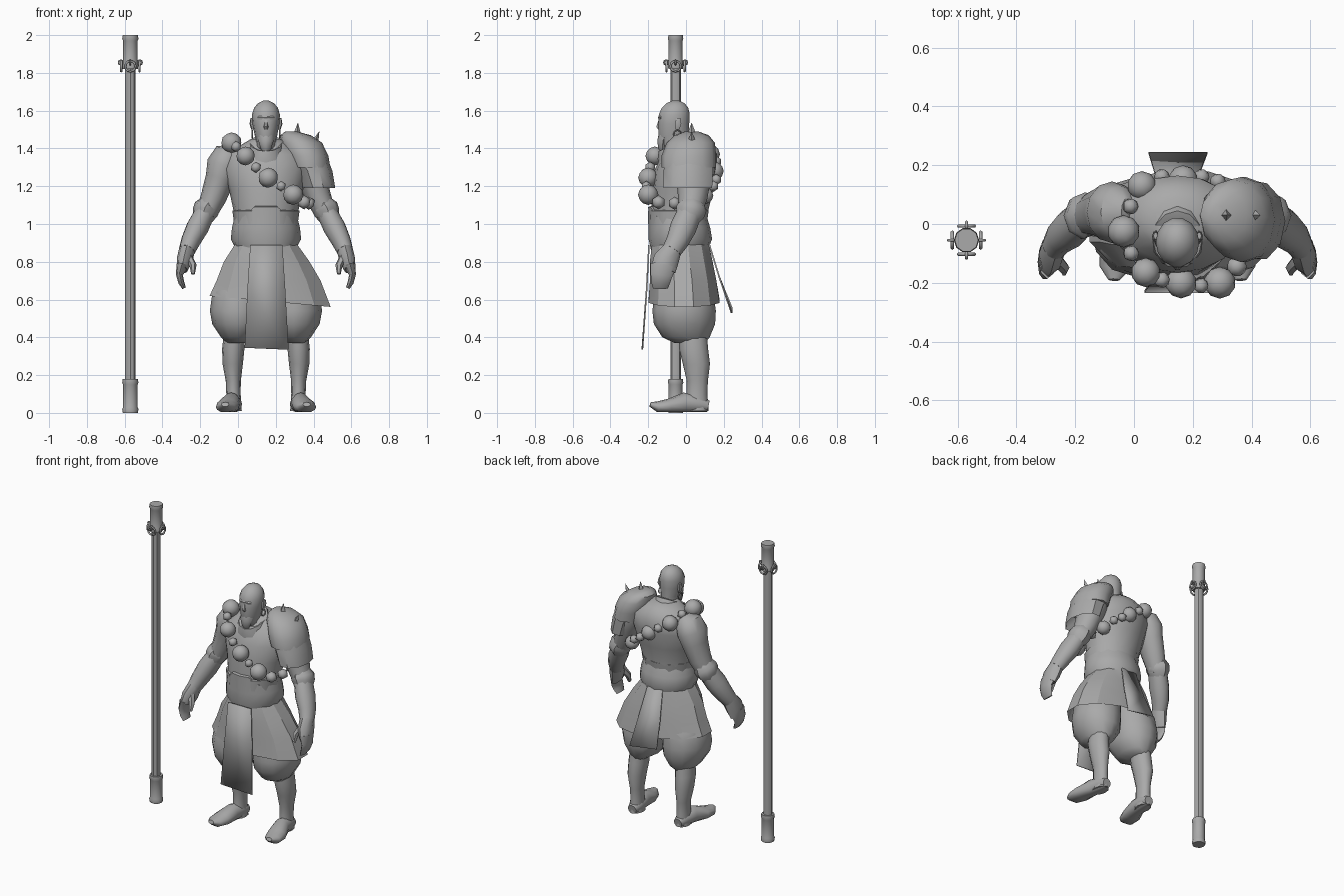
import bpy, bmesh, math
from mathutils import Vector, Matrix

CX = 0.148          # centre line of the figure
STAFF = (-0.57, -0.055)

mat = bpy.data.materials.new("plain grey")
mat.diffuse_color = (0.4, 0.4, 0.4, 1)


def finish(bm, name, angle=45):
    bmesh.ops.recalc_face_normals(bm, faces=bm.faces)
    me = bpy.data.meshes.new(name)
    bm.to_mesh(me)
    bm.free()
    ob = bpy.data.objects.new(name, me)
    bpy.context.collection.objects.link(ob)
    me.materials.append(mat)
    bpy.ops.object.select_all(action='DESELECT')
    ob.select_set(True)
    bpy.context.view_layer.objects.active = ob
    bpy.ops.object.shade_smooth_by_angle(angle=math.radians(angle))
    return ob


def loft(name, rings, n=12, flat=False, caps=True, angle=45, shape=None, turn=0):
    """Skin elliptical rings (x, y, z, rx, ry) placed along a path."""
    bm = bmesh.new()
    pts = [Vector(r[:3]) for r in rings]
    loops = []
    for i, r in enumerate(rings):
        t = Vector((0, 0, 1))
        if not flat:
            t = (pts[min(i + 1, len(pts) - 1)] - pts[max(i - 1, 0)]).normalized()
        u = (Vector((1, 0, 0)) - t * t.x).normalized()
        v = t.cross(u)
        loop = []
        for k in range(n):
            a = 2 * math.pi * k / n + turn
            p = pts[i] + u * math.cos(a) * r[3] + v * math.sin(a) * r[4]
            if shape:
                p = shape(p, i, a)
            loop.append(bm.verts.new(p))
        loops.append(loop)
    for a, b in zip(loops, loops[1:]):
        for k in range(n):
            bm.faces.new((a[k], a[(k + 1) % n], b[(k + 1) % n], b[k]))
    if caps:
        bm.faces.new(loops[0])
        bm.faces.new(loops[-1])
    return finish(bm, name, angle)


def pair(name, rings, **kw):
    """Build a limb part on the left, then its reflection."""
    loft("left_" + name, rings, **kw)
    loft("right_" + name, [(2 * CX - r[0], *r[1:]) for r in rings], **kw)


def ball(name, x, y, z, r):
    bm = bmesh.new()
    bmesh.ops.create_icosphere(bm, subdivisions=1 if r < .04 else 2, radius=r,
                               matrix=Matrix.Translation((x, y, z)))
    return finish(bm, name)


def hoop(name, loc, axis, R, r, n=12):
    bm = bmesh.new()
    rot = Vector((0, 0, 1)).rotation_difference(Vector(axis)).to_matrix()
    g = []
    for i in range(n):
        a = 2 * math.pi * i / n
        row = []
        for j in range(5):
            b = 2 * math.pi * j / 5
            d = R + r * math.cos(b)
            p = Vector((d * math.cos(a), d * math.sin(a), r * math.sin(b)))
            row.append(bm.verts.new(rot @ p + Vector(loc)))
        g.append(row)
    for i in range(n):
        for j in range(5):
            k, m = (i + 1) % n, (j + 1) % 5
            bm.faces.new((g[i][j], g[k][j], g[k][m], g[i][m]))
    return finish(bm, name, 80)


def cloth(name, rows):
    """Thin hanging panel from rows (x_left, x_right, y, z_left, z_right)."""
    bm = bmesh.new()
    v = [(bm.verts.new((a, y, z0)), bm.verts.new((b, y, z1))) for a, b, y, z0, z1 in rows]
    for p, q in zip(v, v[1:]):
        bm.faces.new((p[0], p[1], q[1], q[0]))
    ob = finish(bm, name)
    m = ob.modifiers.new("thickness", 'SOLIDIFY')
    m.thickness = 0.008
    return ob


# --- staff: shaft, ferrules and hanging hoops
sx, sy = STAFF
loft("staff_shaft", [(sx, sy, .05, .028, .028), (sx, sy, 1.95, .028, .028)], n=8, flat=True)
for name, z0 in (("staff_bottom_ferrule", 0), ("staff_top_ferrule", 1.82)):
    prof = [(0, .040), (.02, .043), (.03, .039), (.15, .039), (.16, .043), (.18, .040)]
    loft(name, [(sx, sy, z0 + h, r, r) for h, r in prof], n=10, flat=True)
for i, (dx, dy) in enumerate(((1, 0), (-1, 0), (0, 1), (0, -1))):
    hoop("staff_hoop_%d" % i, (sx + dx * .048, sy + dy * .048, 1.835),
         (dx, dy, 0), .027, .006)
    hoop("staff_link_%d" % i, (sx + dx * .05, sy + dy * .05, 1.855),
         (dy, dx, 0), .012, .005, 8)

# --- torso, neck and head
loft("torso", [(CX, -.03, .88, .165, .15), (CX, -.04, 1.04, .165, .15),
               (CX, -.015, 1.18, .195, .16), (CX, .0, 1.29, .225, .165),
               (CX, .02, 1.37, .205, .145), (CX, .02, 1.42, .13, .11),
               (CX, .01, 1.45, .08, .08)], n=16, flat=True)


def tilt(p, i, a):          # collar sits higher at the back
    p.z += .045 * math.sin(a)
    return p


loft("collar", [(CX, -.03, 1.35, .12, .115), (CX, -.04, 1.39, .1, .11),
                (CX, -.05, 1.43, .085, .095), (CX, -.05, 1.425, .065, .075)],
     n=12, flat=True, shape=tilt)
loft("head", [(CX, -.03, 1.38, .06, .07), (CX, -.06, 1.43, .05, .08),
              (CX, -.065, 1.47, .06, .083), (CX, -.065, 1.53, .071, .084),
              (CX, -.062, 1.58, .074, .084), (CX, -.058, 1.615, .063, .072),
              (CX, -.055, 1.64, .042, .048), (CX, -.055, 1.653, .015, .018)],
     n=14, flat=True, angle=60)
loft("nose", [(CX, -.137, 1.55, .008, .01), (CX, -.145, 1.515, .014, .014),
              (CX, -.14, 1.50, .012, .008)], n=6, flat=True)
loft("brow", [(CX, -.133, 1.553, .045, .012), (CX, -.135, 1.565, .045, .014),
              (CX, -.13, 1.575, .035, .01)], n=8, flat=True)
loft("beard", [(CX, -.11, 1.47, .045, .036), (CX, -.122, 1.44, .04, .03),
               (CX, -.125, 1.40, .028, .022), (CX, -.12, 1.37, .008, .008)], n=8, flat=True)
pair("ear", [(CX - .068, -.045, 1.50, .01, .012), (CX - .075, -.042, 1.53, .012, .02),
             (CX - .074, -.04, 1.56, .008, .012)], n=6, flat=True)
for s in (-1, 1):
    hoop("earring", (CX + s * .073, -.045, 1.475), (1, 0, 0), .02, .004, 8)

# --- arms, cuffs and hands
pair("upper_arm", [(-.02, .04, 1.40, .03, .05), (-.045, .04, 1.37, .08, .09),
                   (-.075, .04, 1.31, .092, .105), (-.095, .04, 1.24, .078, .092),
                   (-.13, .035, 1.14, .068, .078), (-.17, .02, 1.05, .055, .06)])
pair("cuff", [(-.145, .035, 1.12, .05, .06), (-.165, .03, 1.085, .07, .08),
              (-.175, .022, 1.06, .068, .078), (-.185, .01, 1.03, .055, .064)], n=8)
pair("forearm", [(-.175, .02, 1.06, .055, .065), (-.215, -.015, .98, .06, .07),
                 (-.25, -.045, .91, .052, .06), (-.27, -.075, .86, .044, .052)])
pair("palm", [(-.268, -.07, .87, .043, .05), (-.283, -.105, .81, .042, .068),
              (-.295, -.12, .76, .03, .066)], n=8)
pair("fingers", [(-.295, -.12, .78, .032, .068), (-.31, -.13, .73, .018, .058),
                 (-.30, -.135, .69, .016, .05), (-.285, -.135, .66, .01, .04)], n=8)
pair("thumb", [(-.265, -.12, .83, .022, .026), (-.238, -.15, .78, .019, .02),
               (-.238, -.165, .735, .01, .012)], n=6)

# --- shoulder armour with spikes
loft("pauldron_lower_plate", [(.36, .015, 1.36, .11, .135), (.40, .012, 1.28, .10, .137),
                              (.425, .01, 1.19, .09, .135)], n=10, flat=True, caps=False)
loft("pauldron_dome", [(.38, .015, 1.30, .108, .145), (.365, .015, 1.36, .114, .145),
                       (.335, .025, 1.43, .11, .128), (.305, .03, 1.47, .08, .09),
                       (.28, .03, 1.49, .03, .035)], n=12, flat=True)
for i, (x, z, lean) in enumerate(((.312, 1.465, .005), (.40, 1.42, .03))):
    loft("pauldron_spike_%d" % i, [(x, .03, z, .024, .028), (x + lean, .03, z + .07, .001, .001)],
         n=4, flat=True, angle=20)

# --- bead necklace slung over the shoulder
beads = [(-.035, -.025, 1.43, .055), (-.01, -.10, 1.41, .03), (.04, -.165, 1.36, .05),
         (.095, -.19, 1.30, .03), (.16, -.20, 1.245, .053), (.228, -.21, 1.20, .028),
         (.292, -.20, 1.155, .054), (.35, -.145, 1.115, .038), (.375, -.06, 1.11, .035),
         (.37, .03, 1.12, .035), (.33, .10, 1.15, .045), (.285, .145, 1.20, .03),
         (.23, .16, 1.235, .03), (.167, .15, 1.28, .05), (.095, .16, 1.33, .03),
         (.027, .13, 1.37, .05), (-.012, .06, 1.415, .03)]
for i, b in enumerate(beads):
    ball("bead_%d" % i, *b)


# --- belt, with a raised point at the front
def peak(p, i, a):
    if i >= 3 and math.sin(a) < -.9:
        p.z += .05
    return p


loft("belt", [(CX, -.035, .86, .155, .15), (CX, -.03, .92, .186, .168),
              (CX, -.035, .98, .18, .163), (CX, -.045, 1.04, .165, .155),
              (CX, -.045, 1.045, .15, .14)], n=16, flat=True, shape=peak)
loft("waist_sash", [(CX, -.045, 1.0, .168, .155), (CX, -.04, 1.07, .178, .16),
                    (CX, -.04, 1.075, .16, .145)], n=12, flat=True)


# --- skirt and hanging panels
def hem(p, i, a):
    if i == 3:
        p.z -= .03 * math.cos(a)
    return p


loft("skirt", [(CX, -.03, .90, .165, .155), (.152, -.025, .80, .235, .172),
               (.162, -.015, .70, .285, .182), (.17, -.01, .59, .332, .195)],
     n=12, flat=True, caps=False, shape=hem, turn=math.pi / 12, angle=25)
cloth("front_panel", [(.065, .235, -.20, .89, .89), (.05, .25, -.212, .66, .66),
                      (.035, .268, -.235, .345, .335)])
cloth("back_panel", [(.09, .20, .125, .90, .90), (.07, .225, .18, .72, .72),
                     (.05, .25, .245, .56, .53)])

# --- baggy trousers, boots and feet
pair("trouser_leg", [(.05, -.02, .75, .10, .12), (.01, -.01, .64, .145, .155),
                     (.0, -.01, .54, .149, .168), (.002, -.008, .47, .138, .162),
                     (.0, .0, .40, .09, .125), (-.01, .02, .37, .05, .08)], flat=True)
pair("boot", [(-.02, .035, .42, .055, .075), (-.025, .04, .34, .059, .077),
              (-.028, .055, .26, .054, .072), (-.025, .06, .17, .04, .056),
              (-.024, .058, .10, .038, .055), (-.024, .058, .01, .044, .062)], flat=True)


def sole(p, i, a):          # flatten the underside onto the floor
    p.z = max(p.z, 0.005 if i < 5 else .03)
    return p


pair("foot", [(-.022, .118, .035, .03, .03), (-.024, .07, .045, .046, .045),
              (-.035, -.01, .05, .048, .058), (-.055, -.09, .035, .062, .04),
              (-.066, -.15, .032, .052, .03), (-.068, -.19, .045, .02, .012)], shape=sole)
